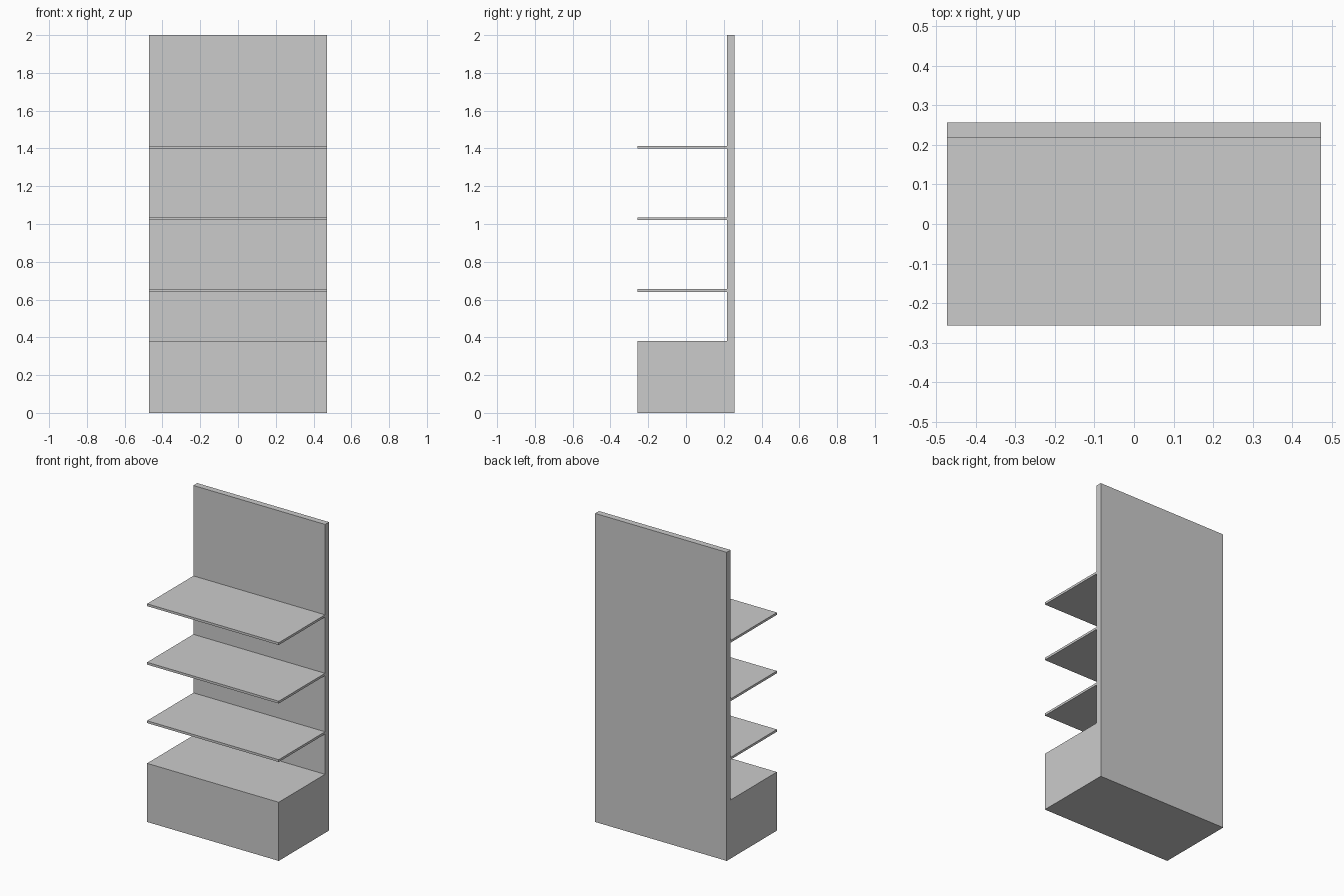
import bpy, bmesh

if "Cube" in bpy.data.objects:
    bpy.data.objects.remove(bpy.data.objects["Cube"])

HALF_W = 0.472
FRONT, PANEL, BACK = -0.257, 0.217, 0.257
BASE_TOP, HEIGHT = 0.38, 2.0


def extrude_profile(name, points):
    """Extrude a (y, z) profile across the full width of the unit."""
    bm = bmesh.new()
    face = bm.faces.new([bm.verts.new((-HALF_W, y, z)) for y, z in points])
    result = bmesh.ops.extrude_face_region(bm, geom=[face])
    moved = [v for v in result["geom"] if isinstance(v, bmesh.types.BMVert)]
    bmesh.ops.translate(bm, verts=moved, vec=(2 * HALF_W, 0, 0))
    bmesh.ops.recalc_face_normals(bm, faces=bm.faces)
    mesh = bpy.data.meshes.new(name)
    bm.to_mesh(mesh)
    bm.free()
    obj = bpy.data.objects.new(name, mesh)
    bpy.context.collection.objects.link(obj)
    return obj


# Plinth base and back panel share flush sides, back and bottom
extrude_profile("base_and_back_panel", [
    (FRONT, 0), (BACK, 0), (BACK, HEIGHT),
    (PANEL, HEIGHT), (PANEL, BASE_TOP), (FRONT, BASE_TOP)])

# Three evenly spaced shelves
for i in range(3):
    z = 0.641 + i * 0.379
    extrude_profile(f"shelf_{i + 1}", [
        (FRONT, z), (PANEL, z), (PANEL, z + 0.015), (FRONT, z + 0.015)])
